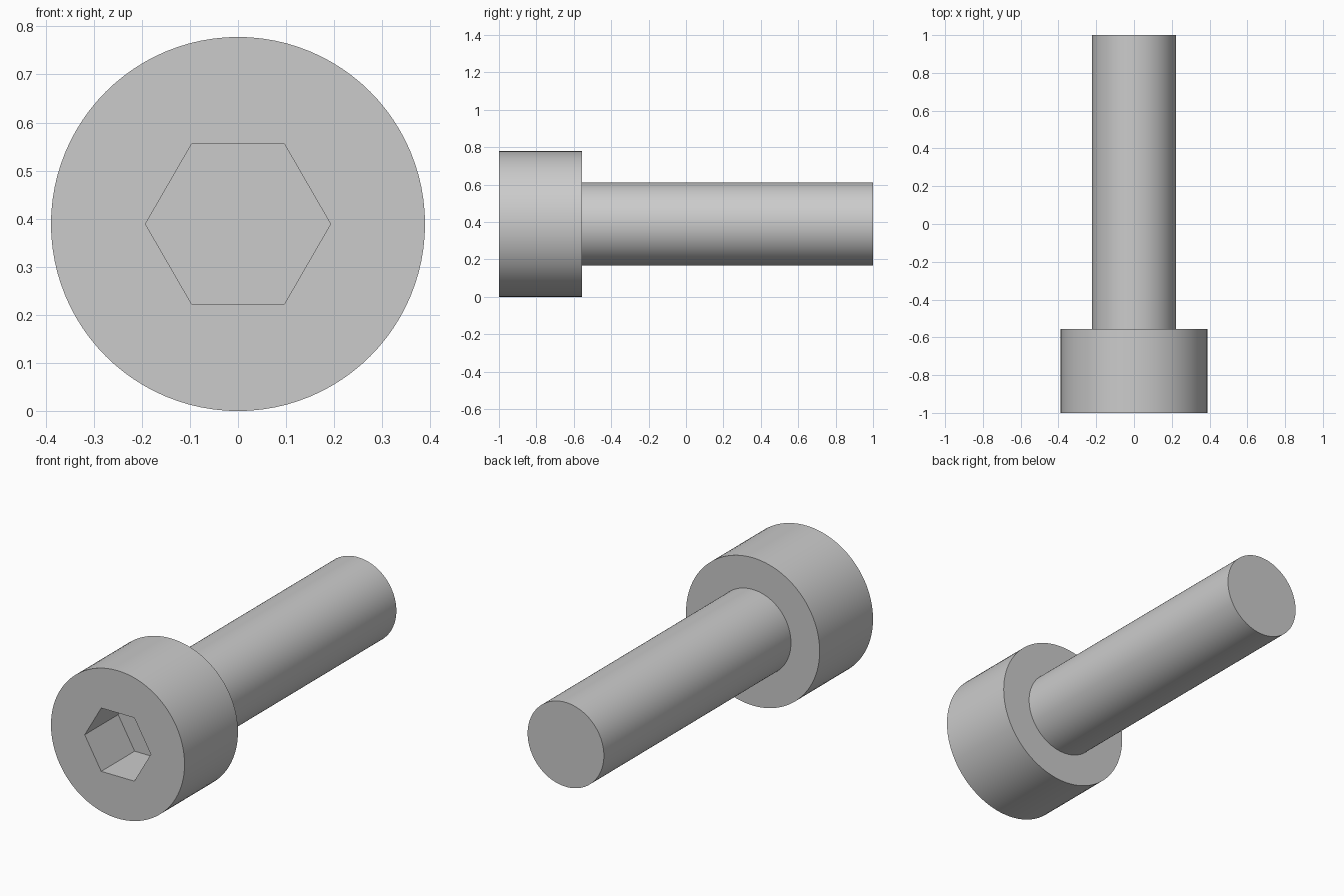
import bpy, bmesh
from math import cos, sin, tau, radians

default_cube = bpy.data.objects.get("Cube")
if default_cube:
    bpy.data.objects.remove(default_cube, do_unlink=True)

HEAD_R, SHANK_R, HEX_R = 0.389, 0.222, 0.1925
FRONT, SHOULDER, TIP, FLOOR = -1.0, -0.556, 1.0, -0.722
SIDES = 96

steel = bpy.data.materials.new("grey_steel")
steel.use_nodes = True
colour = (0.6, 0.6, 0.6, 1)
steel.diffuse_color = colour
steel.node_tree.nodes["Principled BSDF"].inputs["Base Color"].default_value = colour


def ring(bm, radius, y, sides=SIDES):
    """Closed loop of edges around the screw axis."""
    verts = [bm.verts.new((radius * cos(tau * i / sides), y,
                           HEAD_R + radius * sin(tau * i / sides)))
             for i in range(sides)]
    return [bm.edges.new((verts[i - 1], verts[i])) for i in range(sides)]


def bridge(bm, a, b):
    bmesh.ops.bridge_loops(bm, edges=a + b)


def cap(bm, edges):
    bmesh.ops.contextual_create(bm, geom=edges)


def finish(bm, name):
    bmesh.ops.recalc_face_normals(bm, faces=bm.faces)
    mesh = bpy.data.meshes.new(name)
    bm.to_mesh(mesh)
    bm.free()
    mesh.materials.append(steel)
    mesh.shade_smooth()
    mesh.set_sharp_from_angle(angle=radians(30))
    obj = bpy.data.objects.new(name, mesh)
    bpy.context.collection.objects.link(obj)


# Head: hex socket, flat front, round side and annular shoulder
bm = bmesh.new()
socket_floor = ring(bm, HEX_R, FLOOR, 6)
socket_rim = ring(bm, HEX_R, FRONT, 6)
front_edge = ring(bm, HEAD_R, FRONT)
back_edge = ring(bm, HEAD_R, SHOULDER)
shoulder_edge = ring(bm, SHANK_R, SHOULDER)
cap(bm, socket_floor)
bridge(bm, socket_floor, socket_rim)
bmesh.ops.triangle_fill(bm, edges=socket_rim + front_edge, use_beauty=True)
bridge(bm, front_edge, back_edge)
bridge(bm, back_edge, shoulder_edge)
finish(bm, "screw_head")

# Shank: plain cylinder, open where it meets the head
bm = bmesh.new()
root = ring(bm, SHANK_R, SHOULDER)
tip = ring(bm, SHANK_R, TIP)
bridge(bm, root, tip)
cap(bm, tip)
finish(bm, "screw_shank")
